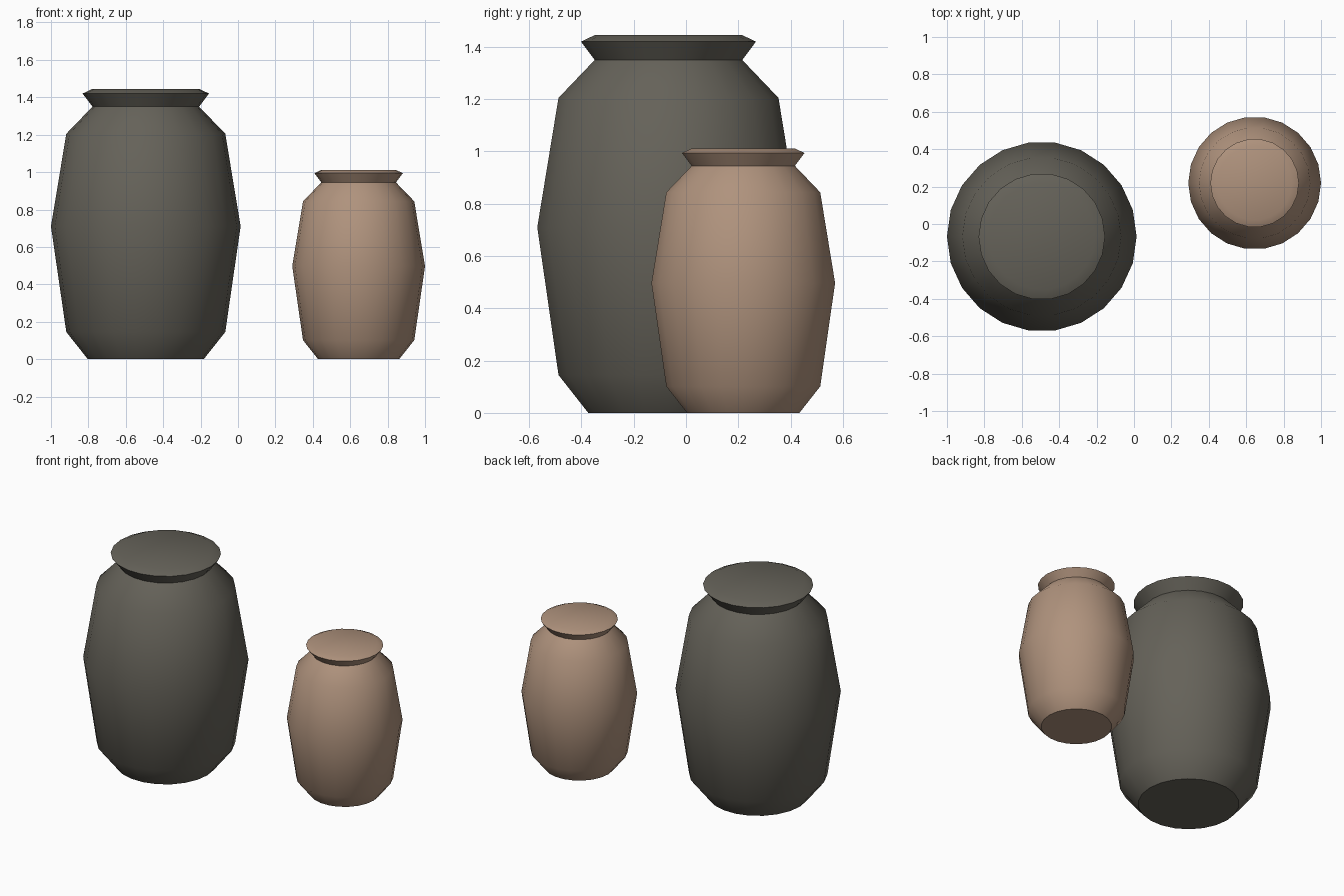
import bpy
import bmesh
from math import cos, sin, tau, radians

SIDES = 22

# Jar outline from base to lid, as (radius, height)
PROFILE = [
    (0.31, 0.0), (0.425, 0.145), (0.507, 0.71), (0.425, 1.205),
    (0.285, 1.35), (0.338, 1.42), (0.285, 1.445),
]

cube = bpy.data.objects.get("Cube")
if cube:
    bpy.data.objects.remove(cube, do_unlink=True)


def make_material(name, rgb):
    mat = bpy.data.materials.new(name)
    mat.use_nodes = True
    colour = (*rgb, 1.0)
    mat.diffuse_color = colour
    mat.node_tree.nodes["Principled BSDF"].inputs["Base Color"].default_value = colour
    return mat


def make_jar(name, x, y, size, mat):
    bm = bmesh.new()
    rings = [
        [bm.verts.new((size * r * cos(tau * i / SIDES),
                       size * r * sin(tau * i / SIDES), size * z))
         for i in range(SIDES)]
        for r, z in PROFILE
    ]
    # Walls between neighbouring rings
    for low, high in zip(rings, rings[1:]):
        for i in range(SIDES):
            j = (i + 1) % SIDES
            bm.faces.new((low[i], low[j], high[j], high[i]))
    # Base and lid
    bm.faces.new(rings[0][::-1])
    bm.faces.new(rings[-1])

    mesh = bpy.data.meshes.new(name)
    bm.to_mesh(mesh)
    bm.free()
    mesh.materials.append(mat)
    jar = bpy.data.objects.new(name, mesh)
    jar.location = (x, y, 0)
    bpy.context.collection.objects.link(jar)

    # Smooth body with crisp neck, rim and base
    bpy.ops.object.select_all(action="DESELECT")
    jar.select_set(True)
    bpy.context.view_layer.objects.active = jar
    bpy.ops.object.shade_smooth_by_angle(angle=radians(45))


make_jar("large_jar", -0.493, -0.067, 1.0,
         make_material("dark grey clay", (0.13, 0.122, 0.10)))
make_jar("small_jar", 0.645, 0.219, 0.7,
         make_material("tan clay", (0.43, 0.29, 0.205)))
